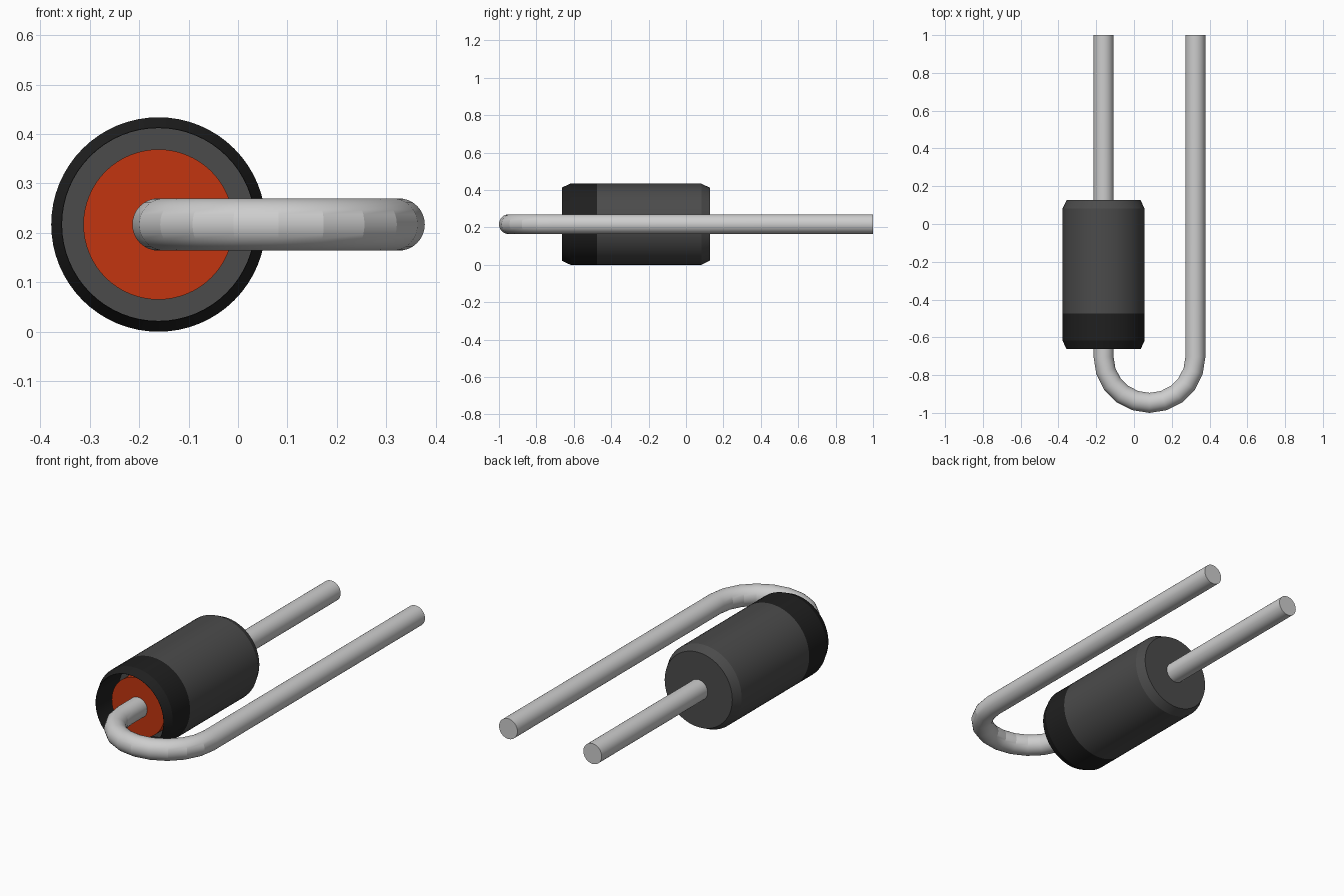
import bpy
import bmesh
import math
from mathutils import Vector

cube = bpy.data.objects.get("Cube")
if cube:
    bpy.data.objects.remove(cube, do_unlink=True)

AXIS_X, AXIS_Z, BODY_R = -0.161, 0.217, 0.217
LEG_X, WIRE_R = 0.325, 0.053
OPEN_R, CHAMFER = 0.195, 0.045
FRONT, BAND_END, BACK = -0.663, -0.475, 0.127


def material(name, color):
    mat = bpy.data.materials.new(name)
    mat.use_nodes = True
    mat.diffuse_color = (*color, 1)
    bsdf = mat.node_tree.nodes["Principled BSDF"]
    bsdf.inputs["Base Color"].default_value = (*color, 1)
    bsdf.inputs["Roughness"].default_value = 0.6
    return mat


def tube_object(name, rings, mat, closed=False):
    """Skin a list of vertex rings; cap both ends, or close the loop."""
    bm = bmesh.new()
    loops = [[bm.verts.new(p) for p in ring] for ring in rings]
    pairs = list(zip(loops, loops[1:]))
    if closed:
        pairs.append((loops[-1], loops[0]))
    else:
        bm.faces.new(loops[0])
        bm.faces.new(loops[-1])
    n = len(loops[0])
    for a, b in pairs:
        for i in range(n):
            j = (i + 1) % n
            bm.faces.new((a[i], a[j], b[j], b[i]))
    bmesh.ops.recalc_face_normals(bm, faces=bm.faces[:])
    mesh = bpy.data.meshes.new(name)
    bm.to_mesh(mesh)
    bm.free()
    mesh.materials.append(mat)
    obj = bpy.data.objects.new(name, mesh)
    bpy.context.collection.objects.link(obj)
    bpy.ops.object.select_all(action="DESELECT")
    obj.select_set(True)
    bpy.context.view_layer.objects.active = obj
    bpy.ops.object.shade_smooth_by_angle(angle=math.radians(15))
    return obj


def ring(center, side, radius, count):
    """Circle spanned by a horizontal side direction and the z axis."""
    up = Vector((0, 0, 1))
    steps = [2 * math.pi * i / count for i in range(count)]
    return [center + radius * (math.cos(a) * side + math.sin(a) * up) for a in steps]


def lathe(name, profile, mat, closed=False):
    """Turn (radius, y) points around the body axis."""
    rings = [ring(Vector((AXIS_X, y, AXIS_Z)), Vector((1, 0, 0)), r, 64)
             for r, y in profile]
    return tube_object(name, rings, mat, closed)


grey = material("dark grey plastic", (0.07, 0.07, 0.07))
black = material("black band", (0.014, 0.014, 0.014))
orange = material("orange seal", (0.54, 0.036, 0.005))
metal = material("light grey metal", (0.61, 0.61, 0.61))

# Main body with a chamfered back edge
lathe("body", [(BODY_R, BAND_END), (BODY_R, BACK - CHAMFER), (OPEN_R, BACK)], grey)

# Hollow band around the front end, chamfered to its opening
lathe("front_band", [(OPEN_R, BAND_END), (BODY_R, BAND_END),
                     (BODY_R, FRONT + CHAMFER), (OPEN_R + 0.001, FRONT),
                     (OPEN_R, FRONT)], black, closed=True)

# Round seal set back inside the band
lathe("seal", [(0.152, FRONT + 0.07), (0.152, BAND_END + 0.01)], orange)

# Wire: straight through the body, around a half circle, straight back
bend_r = (LEG_X - AXIS_X) / 2
bend_x = (LEG_X + AXIS_X) / 2
bend_y = -1 + WIRE_R + bend_r
SEGMENTS = 10
path = [(AXIS_X, 1.0, math.pi)]
for k in range(SEGMENTS + 1):
    a = math.pi * (1 + k / SEGMENTS)
    path.append((bend_x + bend_r * math.cos(a), bend_y + bend_r * math.sin(a), a))
path.append((LEG_X, 1.0, 2 * math.pi))
wire_rings = [ring(Vector((x, y, AXIS_Z)), Vector((math.cos(a), math.sin(a), 0)), WIRE_R, 32)
              for x, y, a in path]
tube_object("wire_lead", wire_rings, metal)
